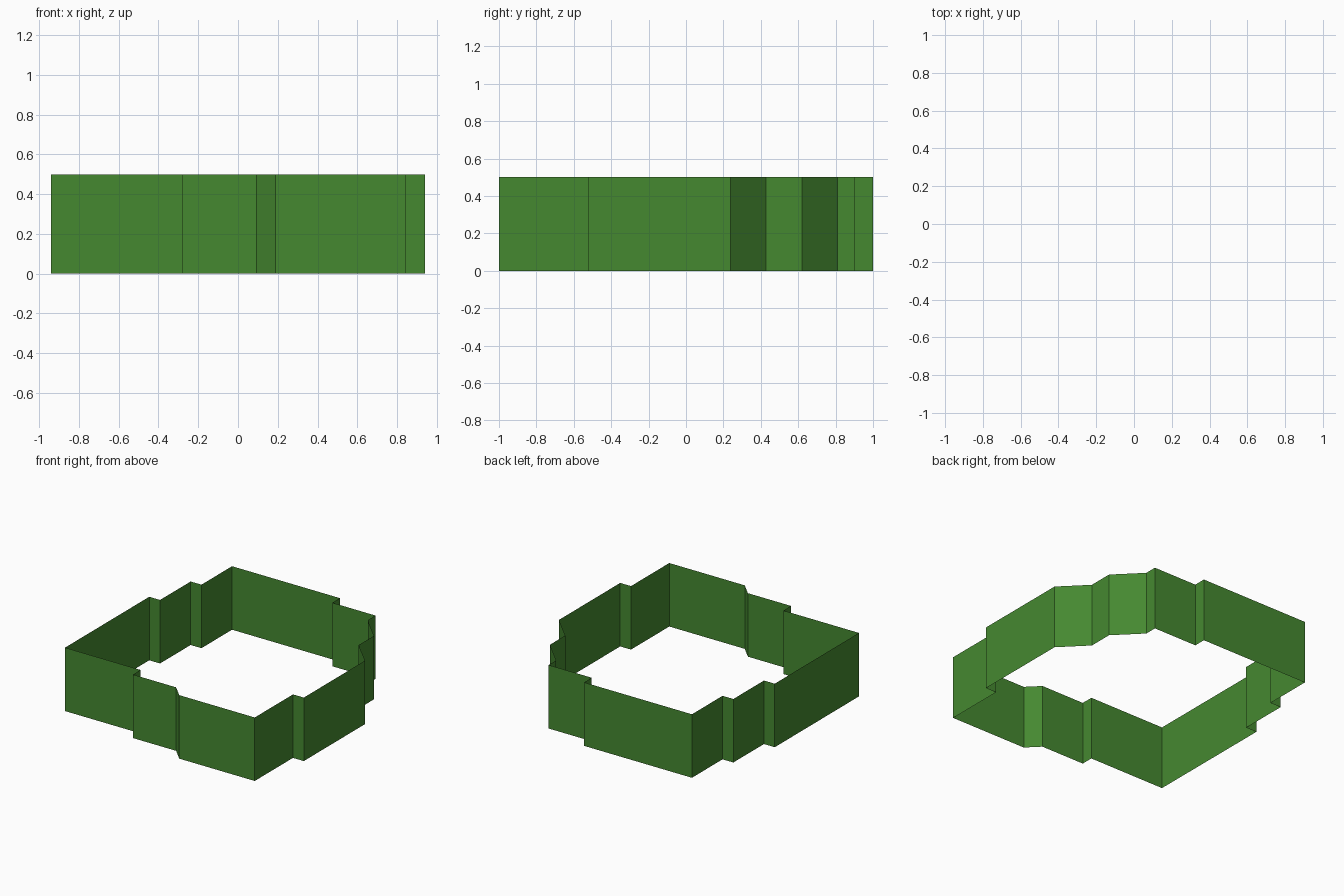
import bpy, bmesh

if "Cube" in bpy.data.objects:
    bpy.data.objects.remove(bpy.data.objects["Cube"])

UX, UY, HEIGHT = 1.88 / 20, 2.0 / 21, 0.5

# Stepped wall outline in grid units, counter-clockwise from the front left
outline = [(0, 2), (7, 2), (7, 1), (11, 1), (12, 0), (19, 0),   # front
           (19, 5), (20, 5), (20, 13), (18, 15), (18, 17),      # right
           (16, 19), (16, 20), (12, 20), (12, 21), (2, 21),     # back
           (2, 17), (1, 17), (1, 13), (0, 13)]                  # left

# Open-topped, single-sheet wall: closed loop of edges extruded upward
bm = bmesh.new()
low = [bm.verts.new((x * UX - 0.94, y * UY - 1, 0)) for x, y in outline]
high = [bm.verts.new((v.co.x, v.co.y, HEIGHT)) for v in low]
n = len(low)
for i in range(n):
    j = (i + 1) % n
    bm.faces.new((low[i], low[j], high[j], high[i]))

mesh = bpy.data.meshes.new("boundary_wall")
bm.to_mesh(mesh)
bm.free()
wall = bpy.data.objects.new("boundary_wall", mesh)
bpy.context.collection.objects.link(wall)

# Green finish
green = bpy.data.materials.new("green")
green.diffuse_color = (0.06, 0.25, 0.03, 1)
green.use_nodes = True
green.node_tree.nodes["Principled BSDF"].inputs["Base Color"].default_value = green.diffuse_color
mesh.materials.append(green)
